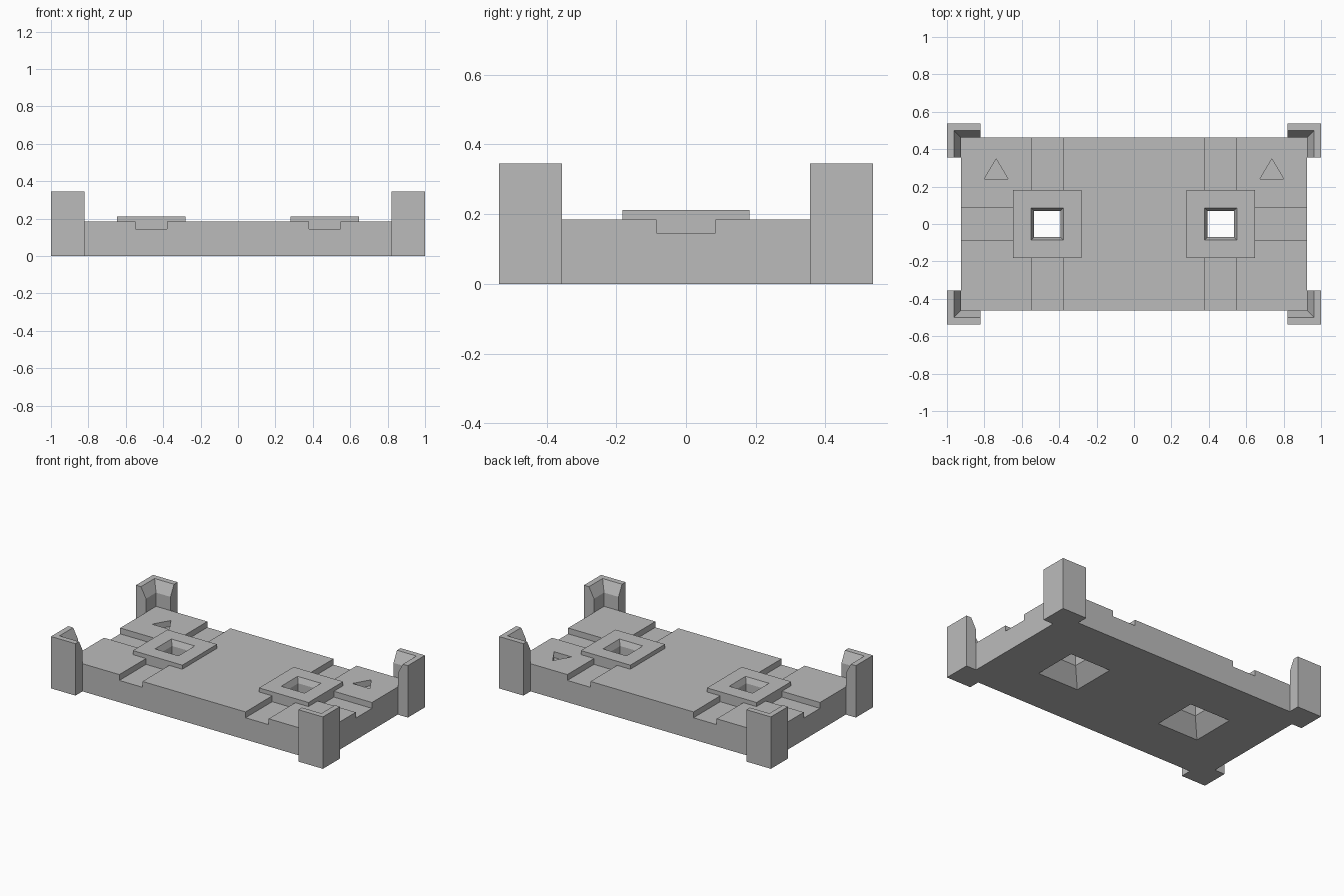
import bpy
import bmesh

cube = bpy.data.objects.get("Cube")
if cube:
    bpy.data.objects.remove(cube, do_unlink=True)

grey = bpy.data.materials.new("plain_grey")
grey.use_nodes = True
grey.diffuse_color = (0.5, 0.5, 0.5, 1)
grey.node_tree.nodes["Principled BSDF"].inputs["Base Color"].default_value = grey.diffuse_color

# Main sizes
HALF_X, HALF_Y = 1.0, 0.536
WALL = 0.074
POST = 0.18
POST_TOP = 0.345
DECK = 0.184
GROOVE = 0.145
PAD_TOP = 0.211
HOLE_X = 0.464
SLOT = 0.085
PAD = 0.182


def loft(name, rings):
    """Closed solid through matching rings of (points, height)."""
    bm = bmesh.new()
    loops = [[bm.verts.new((x, y, z)) for x, y in pts] for pts, z in rings]
    for low, high in zip(loops, loops[1:]):
        for i in range(len(low)):
            j = (i + 1) % len(low)
            bm.faces.new((low[i], low[j], high[j], high[i]))
    bm.faces.new(loops[0])
    bm.faces.new(loops[-1])
    bmesh.ops.recalc_face_normals(bm, faces=bm.faces)
    mesh = bpy.data.meshes.new(name)
    bm.to_mesh(mesh)
    bm.free()
    mesh.materials.append(grey)
    obj = bpy.data.objects.new(name, mesh)
    bpy.context.collection.objects.link(obj)
    return obj


def rect(cx, cy, hx, hy):
    return [(cx - hx, cy - hy), (cx + hx, cy - hy), (cx + hx, cy + hy), (cx - hx, cy + hy)]


def prism(name, pts, z0, z1):
    return loft(name, [(pts, z0), (pts, z1)])


def combine(target, tool, operation):
    """Apply a boolean and discard the helper."""
    tool.hide_render = True
    mod = target.modifiers.new("combine", "BOOLEAN")
    mod.operation = operation
    mod.solver = "EXACT"
    mod.object = tool
    bpy.context.view_layer.objects.active = target
    bpy.ops.object.modifier_apply(modifier=mod.name)
    bpy.data.objects.remove(tool, do_unlink=True)


# Base plate
base = prism("base_plate", rect(0, 0, HALF_X - WALL, HALF_Y - WALL), 0, DECK)

for side in (-1, 1):
    cx = side * HOLE_X
    # Cross groove and end groove
    combine(base, prism("cross_groove", rect(cx, 0, SLOT, 1), GROOVE, 0.5), "DIFFERENCE")
    combine(base, prism("end_groove", rect(side * (HOLE_X + 0.5), 0, 0.5, SLOT), GROOVE, 0.5), "DIFFERENCE")
    # Engraved triangle
    tx = side * 0.737
    tri = [(tx - 0.064, 0.24), (tx + 0.064, 0.24), (tx, 0.348)]
    combine(base, prism("triangle_recess", tri, GROOVE, 0.5), "DIFFERENCE")

for side in (-1, 1):
    cx = side * HOLE_X
    # Raised square pad
    combine(base, prism("pad", rect(cx, 0, PAD, PAD), 0.12, PAD_TOP), "UNION")
    # Through hole, flared below and chamfered above
    profile = [(0.158, -0.01), (0.07, 0.1), (0.07, 0.175), (0.091, 0.222)]
    hole = loft("hole", [(rect(cx, 0, r, r), z) for r, z in profile])
    combine(base, hole, "DIFFERENCE")


# Corner posts, L-shaped with a chamfered inner lip
def corner(sx, sy, t):
    pts = [(HALF_X, HALF_Y), (HALF_X - POST, HALF_Y), (HALF_X - POST, HALF_Y - t),
           (HALF_X - t, HALF_Y - t), (HALF_X - t, HALF_Y - POST), (HALF_X, HALF_Y - POST)]
    return [(sx * x, sy * y) for x, y in pts]


for sx, x_name in ((1, "left"), (-1, "right")):
    for sy, y_name in ((-1, "front"), (1, "back")):
        loft(f"{y_name}_{x_name}_post", [
            (corner(sx, sy, WALL), 0),
            (corner(sx, sy, WALL), POST_TOP - 0.07),
            (corner(sx, sy, WALL / 2), POST_TOP)])
